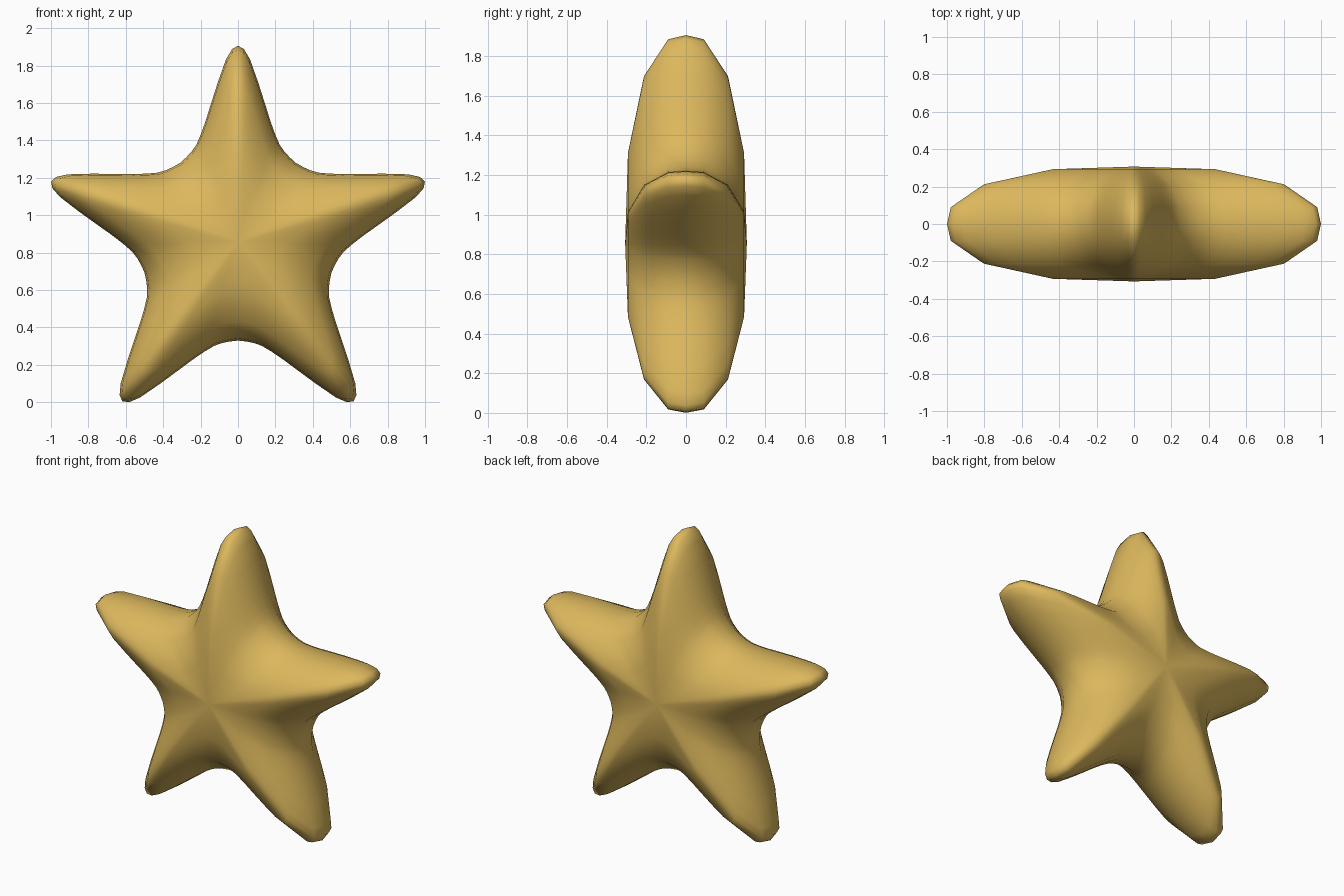
import bpy, bmesh, math

if "Cube" in bpy.data.objects:
    bpy.data.objects.remove(bpy.data.objects["Cube"])

CENTRE_Z = 0.855

# Half of one arm, tip to valley: (sideways, outward) from the star centre
half = [(0, 1.051), (0.032, 1.033), (0.064, 0.979), (0.107, 0.858), (0.15, 0.723),
        (0.172, 0.652), (0.198, 0.579), (0.222, 0.523), (0.248, 0.485), (0.277, 0.454),
        (0.309, 0.425)]
polar = [(math.atan2(s, o), math.hypot(s, o)) for s, o in half]

# Full outline: each arm is its mirrored half, then its half
arm = [(-a, r) for a, r in polar[-2:0:-1]] + polar
outline = []
for i in range(5):
    turn = i * math.tau / 5
    outline += [(r * math.sin(a + turn), r * math.cos(a + turn)) for a, r in arm]

# Depth rings from front to back: (y, outline scale)
side = [(0.293, 0.434), (0.212, 0.803), (0.09, 0.98)]
rings = [(-y, s) for y, s in side] + [(0, 1)] + [(y, s) for y, s in reversed(side)]

bm = bmesh.new()
loops = [[bm.verts.new((x * s, y, CENTRE_Z + z * s)) for x, z in outline] for y, s in rings]
front = bm.verts.new((0, -0.307, CENTRE_Z))
back = bm.verts.new((0, 0.307, CENTRE_Z))
n = len(outline)
for k in range(n):
    j = (k + 1) % n
    bm.faces.new((front, loops[0][k], loops[0][j]))
    bm.faces.new((back, loops[-1][j], loops[-1][k]))
    for a, b in zip(loops, loops[1:]):
        bm.faces.new((a[k], b[k], b[j], a[j]))
bmesh.ops.recalc_face_normals(bm, faces=bm.faces)
for f in bm.faces:
    f.smooth = True

mesh = bpy.data.meshes.new("star")
bm.to_mesh(mesh)
bm.free()

gold = bpy.data.materials.new("warm gold")
gold.diffuse_color = (0.72, 0.48, 0.11, 1)
gold.use_nodes = True
gold.node_tree.nodes["Principled BSDF"].inputs["Base Color"].default_value = gold.diffuse_color
mesh.materials.append(gold)
bpy.context.collection.objects.link(bpy.data.objects.new("star", mesh))
